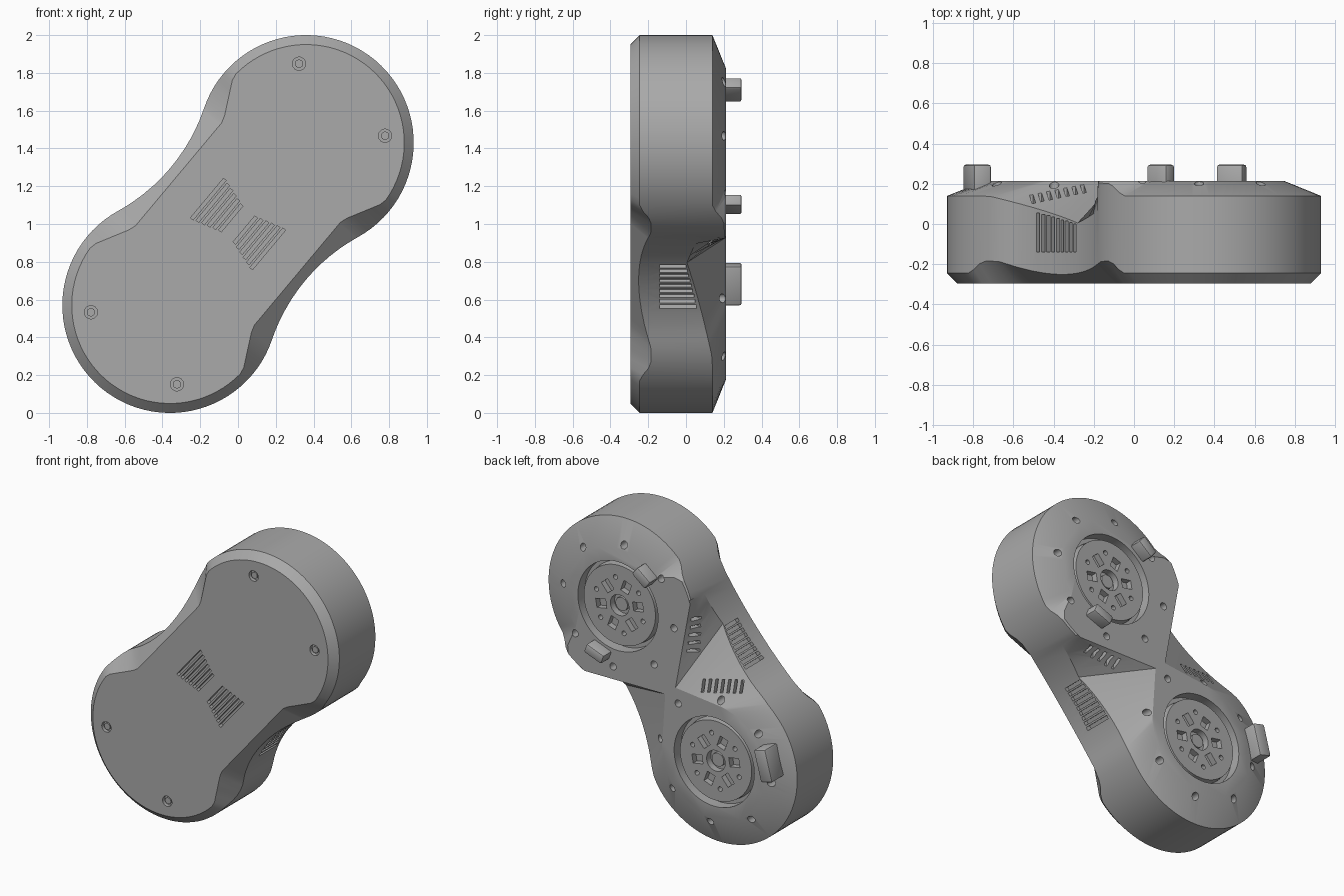
import bpy, bmesh, math
from mathutils import Matrix

if "Cube" in bpy.data.objects:
    bpy.data.objects.remove(bpy.data.objects["Cube"], do_unlink=True)

grey = bpy.data.materials.new("warm_grey")
grey.use_nodes = True
grey.diffuse_color = (0.4, 0.4, 0.4, 1)
grey.node_tree.nodes["Principled BSDF"].inputs["Base Color"].default_value = (0.4, 0.4, 0.4, 1)

# Local frame: u along the tilted long axis, v across it, d towards the back
TILT = math.radians(50.06)
CU, SU = math.cos(TILT), math.sin(TILT)
FRAME = Matrix(((CU, SU, 0, 0), (0, 0, 1, 0), (SU, -CU, 0, 1), (0, 0, 0, 1)))
HUB, R, WAIST, RW = 0.561, 0.57, 0.465, 0.98
TAN = math.atan2(WAIST + RW, -HUB)      # angle where lobe meets waist arc
FRONT, BACK = -0.295, 0.213


def smooth(ob, angle=25):
    bpy.ops.object.select_all(action='DESELECT')
    ob.select_set(True)
    bpy.context.view_layer.objects.active = ob
    bpy.ops.object.shade_smooth_by_angle(angle=math.radians(angle))


def finish(name, bm, angle=25):
    bmesh.ops.recalc_face_normals(bm, faces=bm.faces)
    me = bpy.data.meshes.new(name)
    bm.transform(FRAME)
    bm.to_mesh(me)
    bm.free()
    me.materials.append(grey)
    ob = bpy.data.objects.new(name, me)
    bpy.context.collection.objects.link(ob)
    smooth(ob, angle)
    return ob


def cyl(bm, u, v, d0, d1, r, r2=None, n=24):
    m = Matrix.Translation((u, v, (d0 + d1) / 2))
    bmesh.ops.create_cone(bm, cap_ends=True, segments=n, radius1=r,
                          radius2=r if r2 is None else r2, depth=d1 - d0, matrix=m)


def box(bm, centre, size, turn=0.0):
    m = Matrix.Translation(centre) @ Matrix.Rotation(turn, 4, 'Z') @ Matrix.Diagonal((*size, 1))
    bmesh.ops.create_cube(bm, size=1, matrix=m)


def cut(ob, bm):
    cutter = finish("cutter", bm)
    cutter.hide_render = True
    mod = ob.modifiers.new("cut", 'BOOLEAN')
    mod.operation, mod.solver, mod.object = 'DIFFERENCE', 'EXACT', cutter
    mod.use_self = True
    bpy.context.view_layer.objects.active = ob
    bpy.ops.object.modifier_apply(modifier=mod.name)
    bpy.data.objects.remove(cutter, do_unlink=True)
    smooth(ob)


def lerp(table, u):
    """Piecewise linear lookup; table runs from high u to low u."""
    if u >= table[0][0]:
        return table[0][1:]
    for a, b in zip(table, table[1:]):
        if u >= b[0]:
            t = (a[0] - u) / (a[0] - b[0])
            return tuple(p + (q - p) * t for p, q in zip(a[1:], b[1:]))
    return table[-1][1:]


def waist_v(u):
    return WAIST + RW - math.sqrt(RW * RW - u * u)


# Half outline of the body from the top end to the bottom end
STEPS = 26
arc = [(HUB + R * math.cos(TAN * i / STEPS), R * math.sin(TAN * i / STEPS)) for i in range(STEPS + 1)]
waist_u = [0.345, 0.29, 0.24, 0.185, 0.13, 0.06, 0, -0.06, -0.13, -0.2, -0.27, -0.31]
half = arc + [(u, waist_v(u)) for u in waist_u] + [(-u, v) for u, v in reversed(arc)]

EDGE = 0.35                              # station of the step beside the upper lobe
BACK_RIM = [(0.59, 0.14), (0.5, 0.2), (EDGE, 0.205), (0.345, 0.065), (0.13, 0.005),
            (-0.43, 0.135), (-0.5, 0.14)]
BACK_FLAT = [(0.345, 0.335, 0.515), (0.13, -0.05, 0.05), (-0.355, -0.286, 0.276)]


def front_flat(u, v):
    s, a = (1 if u >= 0 else -1), abs(u)
    if a >= 0.58:
        k = 0.52 / R
        return s * (HUB + (a - HUB) * k), v * k
    if a >= 0.37:
        t = (a - 0.37) / 0.21
        return s * a, 0.41 + 0.11 * t
    return u, 0.41


def front_rim(u, v):
    a = abs(u)
    slope = min(-0.185, FRONT + 0.8 * (v - 0.41))
    return -0.245 if a >= 0.59 else slope + (-0.245 - slope) * max(0, (a - 0.5) / 0.09)


def back_flat(u, v):
    if u <= -0.355:
        th = math.atan2(v, -u - HUB) * math.radians(135) / TAN
        return -HUB - 0.39 * math.cos(th), 0.39 * math.sin(th)
    if u < EDGE:
        return lerp(BACK_FLAT, u)
    k = 0.39 / R
    k += (0.985 - k) * min(1, max(0, (0.59 - u) / 0.09))
    return HUB + (u - HUB) * k, v * k


# Body shell: four matching rings, mirrored across the long axis
rows = []
for u, v in half:
    fu, fv = front_flat(u, v)
    bu, bv = back_flat(u, v)
    rows.append([(fu, fv, FRONT), (u, v, front_rim(u, v)),
                 (u, v, lerp(BACK_RIM, u)[0]), (bu, bv, BACK)])
rows += [[(u, -v, d) for u, v, d in row] for row in reversed(rows[1:-1])]
bm = bmesh.new()
grid = [[bm.verts.new(p) for p in row] for row in rows]
for a, b in zip(grid, grid[1:] + grid[:1]):
    for k in range(3):
        bm.faces.new((a[k], b[k], b[k + 1], a[k + 1]))
bm.faces.new([g[0] for g in grid])
bm.faces.new([g[3] for g in grid])
body = finish("body_shell", bm)

# Round recesses, bolt holes and front screw seats
bm = bmesh.new()
for s in (1, -1):
    cyl(bm, s * HUB, 0, 0.14, 0.3, 0.3, n=64)
    for i in range(8):
        a = i * math.pi / 4
        cyl(bm, s * HUB + 0.42 * math.cos(a), 0.42 * math.sin(a), 0.1, 0.32, 0.024, n=16)
    for t in (1, -1):
        cyl(bm, s * (HUB + 0.297), t * 0.297, -0.33, -0.27, 0.035)
# Front vent slits, side wall vents and step vents
for s in (1, -1):
    for i in range(6):
        v = 0.05 + 0.031 * i
        box(bm, (0, s * v, FRONT), (0.15 + 0.6 * v, 0.018, 0.06))
    for i in range(9):
        u = -0.17 + 0.034 * i
        top = 0.055 - 0.2 * (u + 0.17)
        box(bm, (u, s * 0.52, (top - 0.14) / 2), (0.022, 0.15, top + 0.14))
    for i in range(5):
        t = 0.22 + 0.09 * i
        u, v = 0.345 - 0.395 * t, 0.525 - 0.475 * t
        box(bm, (u - 0.03, s * (v + 0.025), 0.145), (0.02, 0.1, 0.07), s * math.radians(50))
# Slits on the sloped facet of one side
for i in range(7):
    t = i / 6
    box(bm, (-0.13 - 0.13 * t, -0.22 - 0.22 * t, 0.16), (0.075, 0.018, 0.13), math.radians(-30))
cut(body, bm)

# Front screws
bm = bmesh.new()
for s in (1, -1):
    for t in (1, -1):
        cyl(bm, s * (HUB + 0.297), t * 0.297, -0.287, -0.26, 0.022, n=16)
finish("front_screws", bm)

# Hub discs with slots, small holes and a stepped centre bore
for s, name in ((1, "upper_hub"), (-1, "lower_hub")):
    bm = bmesh.new()
    cyl(bm, s * HUB, 0, 0.13, 0.195, 0.275, 0.268, n=64)
    hub = finish(name + "_disc", bm)
    bm = bmesh.new()
    cyl(bm, s * HUB, 0, 0.15, 0.22, 0.07)
    for i in range(6):
        a = i * math.pi / 3
        c, n = math.cos(a), math.sin(a)
        box(bm, (s * HUB + 0.14 * c, 0.14 * n, 0.19), (0.075, 0.06, 0.07), a)
        b = a + math.pi / 6
        cyl(bm, s * HUB + 0.185 * math.cos(b), 0.185 * math.sin(b), 0.16, 0.22, 0.016, n=12)
    cut(hub, bm)
    bm = bmesh.new()
    cyl(bm, s * HUB, 0, 0.145, 0.175, 0.045)
    finish(name + "_core", bm)

# Raised clamp blocks on the back: lobe, radius, angle, radial width, length
for name, s, r, deg, w, l in (("inner_clamp", 1, 0.36, -79, 0.07, 0.125),
                              ("outer_clamp", 1, 0.35, 119, 0.065, 0.14),
                              ("lower_clamp", -1, 0.435, -115, 0.09, 0.215)):
    bm = bmesh.new()
    a = math.radians(deg)
    box(bm, (s * HUB + r * math.cos(a), r * math.sin(a), 0.2125), (w, l, 0.165), a)
    bmesh.ops.bevel(bm, geom=list(bm.edges), offset=0.012, segments=2, affect='EDGES', profile=0.5)
    finish(name, bm, 40)
